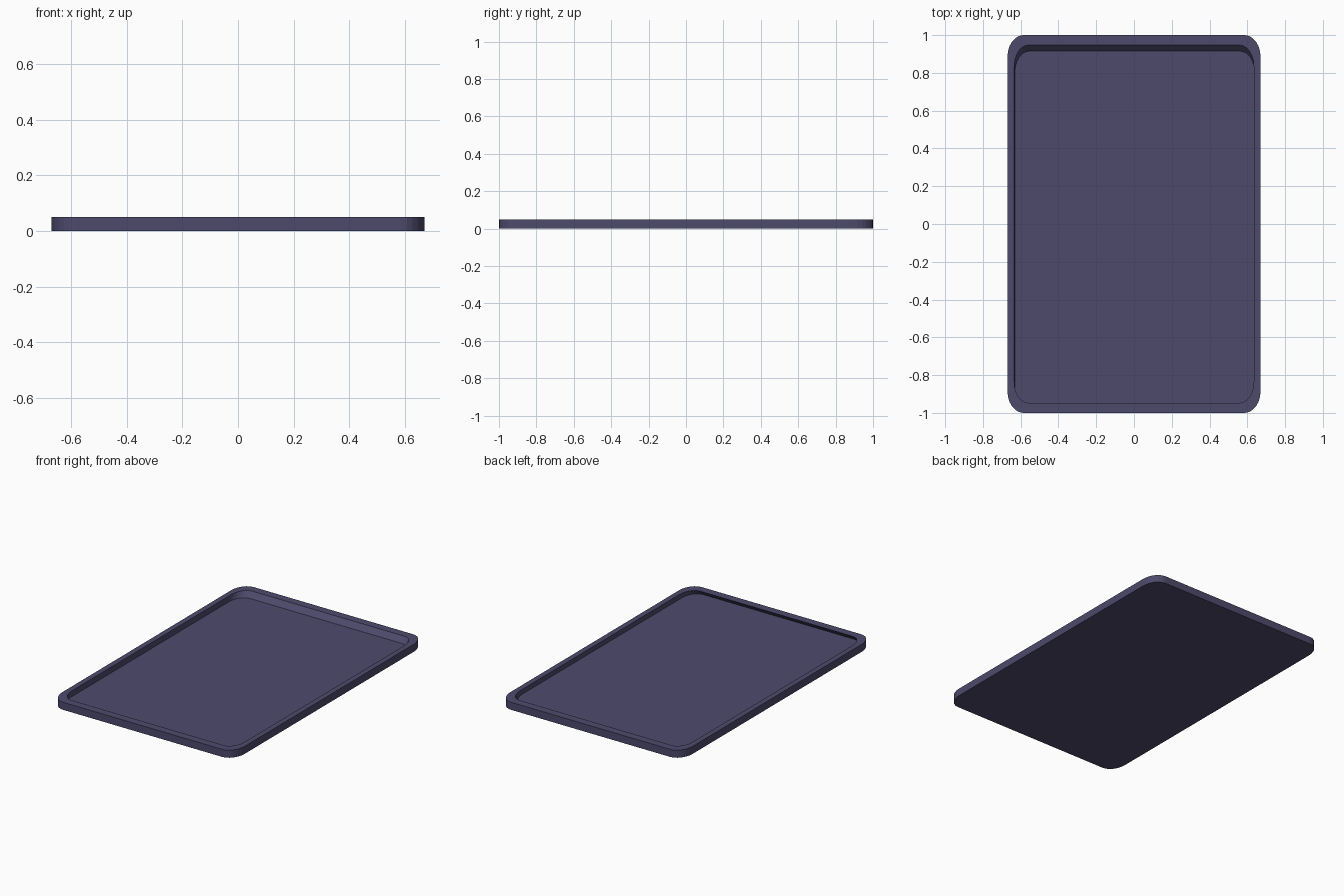
import bpy, bmesh, math

if "Cube" in bpy.data.objects:
    bpy.data.objects.remove(bpy.data.objects["Cube"])


def outline(hx, hy, rx, ry, dx=0, dy=0, n=6):
    """Rounded rectangle with elliptical corners, counter-clockwise."""
    pts = []
    for k, (sx, sy) in enumerate([(1, 1), (-1, 1), (-1, -1), (1, -1)]):
        for i in range(n + 1):
            a = math.pi / 2 * (k + i / n)
            pts.append((sx * (hx - rx) + rx * math.cos(a) + dx,
                        sy * (hy - ry) + ry * math.sin(a) + dy))
    return pts


HEIGHT, FLOOR = 0.05, 0.015
outer = outline(0.67, 1.0, 0.085, 0.115)
inner = outline(0.634, 0.947, 0.075, 0.11)
# Recess floor is slid toward the front, so its walls lean
floor = outline(0.634, 0.947, 0.075, 0.11, 0.004, -0.032)

# Tray: underside, outer wall, rim, leaning recess wall and floor
bm = bmesh.new()
rings = [[bm.verts.new((x, y, z)) for x, y in pts] for pts, z in
         [(outer, 0), (outer, HEIGHT), (inner, HEIGHT), (floor, FLOOR)]]
bm.faces.new(rings[0][::-1])
for a, b in zip(rings, rings[1:]):
    for i in range(len(a)):
        j = (i + 1) % len(a)
        bm.faces.new((a[i], a[j], b[j], b[i]))
bm.faces.new(rings[-1])
bmesh.ops.recalc_face_normals(bm, faces=bm.faces[:])

mesh = bpy.data.meshes.new("tray")
bm.to_mesh(mesh)
bm.free()
tray = bpy.data.objects.new("tray", mesh)
bpy.context.collection.objects.link(tray)

# Dark violet finish
mat = bpy.data.materials.new("dark_violet")
mat.diffuse_color = (0.075, 0.068, 0.15, 1)
mat.use_nodes = True
mat.node_tree.nodes["Principled BSDF"].inputs["Base Color"].default_value = mat.diffuse_color
mesh.materials.append(mat)
